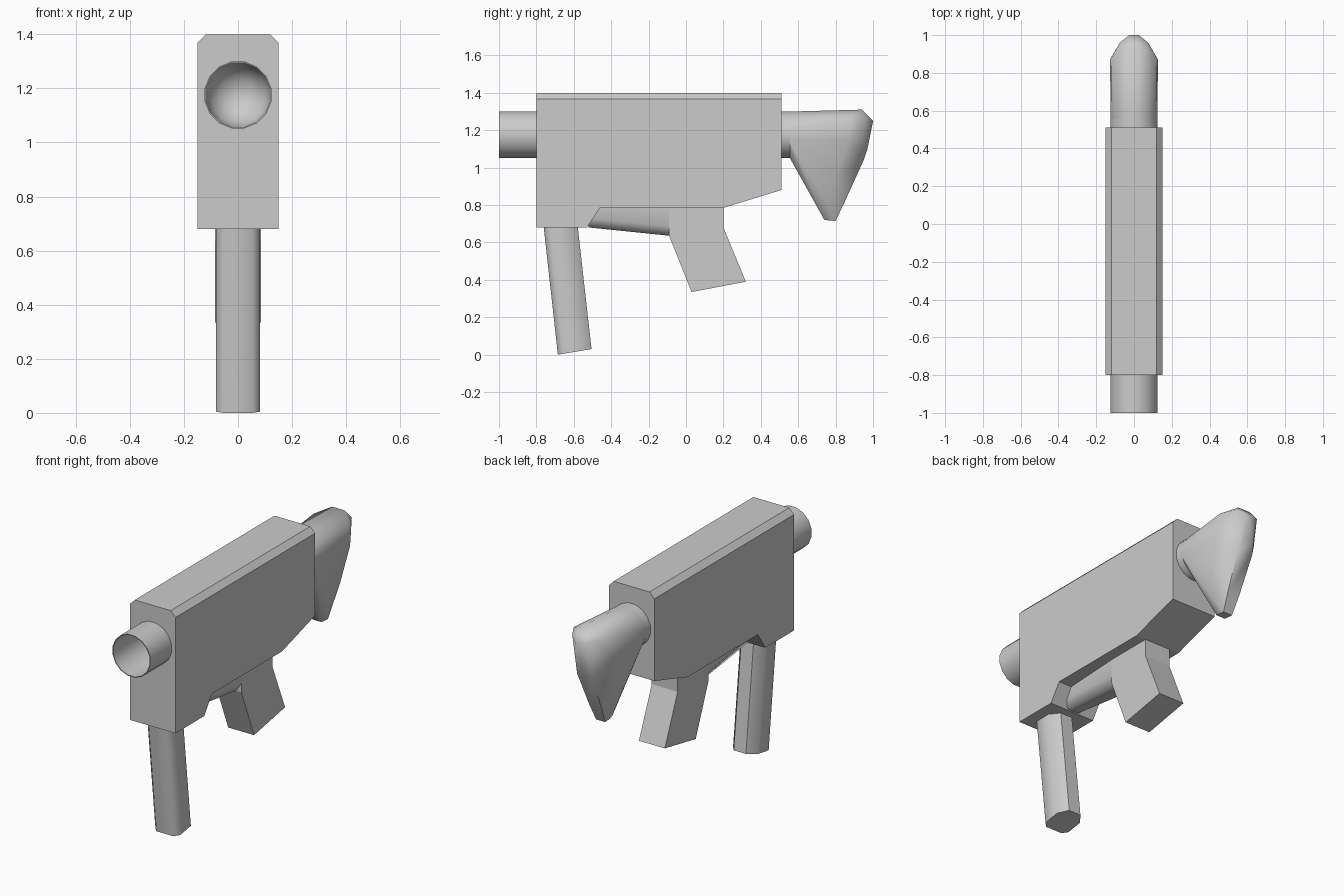
import bpy, bmesh, math
from mathutils import Vector

cube = bpy.data.objects.get("Cube")
if cube:
    bpy.data.objects.remove(cube, do_unlink=True)

grey = bpy.data.materials.new("plain_grey")
grey.use_nodes = True
COLOUR = (0.6, 0.6, 0.6, 1)
grey.diffuse_color = COLOUR
grey.node_tree.nodes["Principled BSDF"].inputs["Base Color"].default_value = COLOUR


def finish(name, bm, angle=None):
    """Turn a bmesh into a grey object, smooth below the given edge angle."""
    bmesh.ops.recalc_face_normals(bm, faces=bm.faces)
    mesh = bpy.data.meshes.new(name)
    bm.to_mesh(mesh)
    bm.free()
    mesh.materials.append(grey)
    ob = bpy.data.objects.new(name, mesh)
    bpy.context.collection.objects.link(ob)
    bpy.ops.object.select_all(action='DESELECT')
    ob.select_set(True)
    bpy.context.view_layer.objects.active = ob
    if angle:
        bpy.ops.object.shade_smooth_by_angle(angle=math.radians(angle))
    return ob


def loft(rings, cap=True, bm=None):
    """Skin a list of equal-length closed rings of points."""
    bm = bm or bmesh.new()
    rows = [[bm.verts.new(p) for p in ring] for ring in rings]
    n = len(rows[0])
    for a, b in zip(rows, rows[1:]):
        for i in range(n):
            j = (i + 1) % n
            bm.faces.new((a[i], a[j], b[j], b[i]))
    if cap:
        bm.faces.new(rows[0])
        bm.faces.new(rows[-1])
    return bm


def prism(profile, half):
    """Extrude a side profile (y, z) across the width."""
    return loft([[(x, y, z) for y, z in profile] for x in (-half, half)])


AXIS_Z, RADIUS, SIDES = 1.176, 0.126, 16


def circle(y, r):
    turns = [(i + 0.5) * math.tau / SIDES for i in range(SIDES)]
    return [(r * math.cos(t), y, AXIS_Z + r * math.sin(t)) for t in turns]


# Receiver: side profile with the two long top edges chamfered
bm = prism([(-0.8, 0.68), (-0.8, 1.4), (0.51, 1.4), (0.51, 0.88),
            (0.2, 0.785), (-0.46, 0.785), (-0.53, 0.68)], 0.15)
edges = [e for e in bm.edges if all(v.co.z > 1.39 for v in e.verts)
         and abs(e.verts[0].co.x - e.verts[1].co.x) < 0.01]
bmesh.ops.bevel(bm, geom=edges, offset=0.032, segments=1, affect='EDGES')
receiver = finish("receiver", bm)

# Bore cut into the receiver front
cutter = finish("bore_cutter", loft([circle(-0.9, RADIUS - 0.002),
                                     circle(-0.25, RADIUS - 0.002)]))
cutter.hide_render = True
cut = receiver.modifiers.new("bore", 'BOOLEAN')
cut.operation = 'DIFFERENCE'
cut.solver = 'EXACT'
cut.object = cutter
bpy.context.view_layer.objects.active = receiver
bpy.ops.object.modifier_apply(modifier=cut.name)
bpy.data.objects.remove(cutter, do_unlink=True)

# Barrel: thin open tube with a rounded inner end
inner = RADIUS - 0.005
rings = [circle(-0.75, RADIUS), circle(-1, RADIUS), circle(-1, inner), circle(-0.45, inner)]
for k in (0.85, 0.55, 0.2):
    rings.append(circle(-0.45 + 0.12 * math.sqrt(1 - k * k), inner * k))
bm = loft(rings, cap=False)
bm.verts.ensure_lookup_table()
bm.faces.new(bm.verts[-SIDES:])
finish("barrel", bm, 50)

# Stock: round neck, then a rounded wedge hulled around mirrored points
finish("stock_neck", loft([circle(0.45, RADIUS), circle(0.57, RADIUS)]), 40)
butt = [(0.94, 1.31, 0.04), (0.88, 1.27, 0.12), (0.96, 1.27, 0.075), (1.0, 1.25, 0.025),
        (0.87, 1.15, 0.127), (0.97, 1.1, 0.03), (0.95, 1.04, 0.05), (0.8, 0.95, 0.11),
        (0.85, 0.82, 0.04), (0.76, 0.8, 0.07), (0.8, 0.715, 0.03), (0.74, 0.72, 0.03)]
bm = bmesh.new()
for p in circle(0.555, RADIUS):
    bm.verts.new(p)
for y, z, half in butt:
    for side in (-1, 1):
        bm.verts.new((side * half, y, z))
hull = bmesh.ops.convex_hull(bm, input=bm.verts)
loose = [v for v in bm.verts if not v.link_faces]
bmesh.ops.delete(bm, geom=loose, context='VERTS')
finish("stock_butt", bm, 55)

# Rear grip: slanted block below the receiver
finish("rear_grip", prism([(-0.09, 0.8), (0.2, 0.8), (0.2, 0.68), (0.32, 0.39),
                           (0.03, 0.335), (-0.09, 0.635)], 0.085))

# Spur: rounded bar running forward from the grip
def spur_ring(y, low, half):
    return [(-half, y, 0.8), (-half, y, low + 0.05), (-half * 0.6, y, low),
            (half * 0.6, y, low), (half, y, low + 0.05), (half, y, 0.8)]


finish("grip_spur", loft([spur_ring(-0.52, 0.68, 0.06), spur_ring(-0.08, 0.635, 0.085)]), 60)

# Front grip: leaning column with chamfered corners
def column_ring(front, back):
    f, b = Vector((0, *front)), Vector((0, *back))
    section = [(0.0, 0.055), (0.15, 0.082), (0.7, 0.082), (1.0, 0.04)]
    half = [f.lerp(b, t) + Vector((w, 0, 0)) for t, w in section]
    return half + [Vector((-p.x, p.y, p.z)) for p in reversed(half)]


finish("front_grip", loft([column_ring((-0.765, 0.72), (-0.585, 0.74)),
                           column_ring((-0.685, 0.0), (-0.505, 0.03))]), 50)
